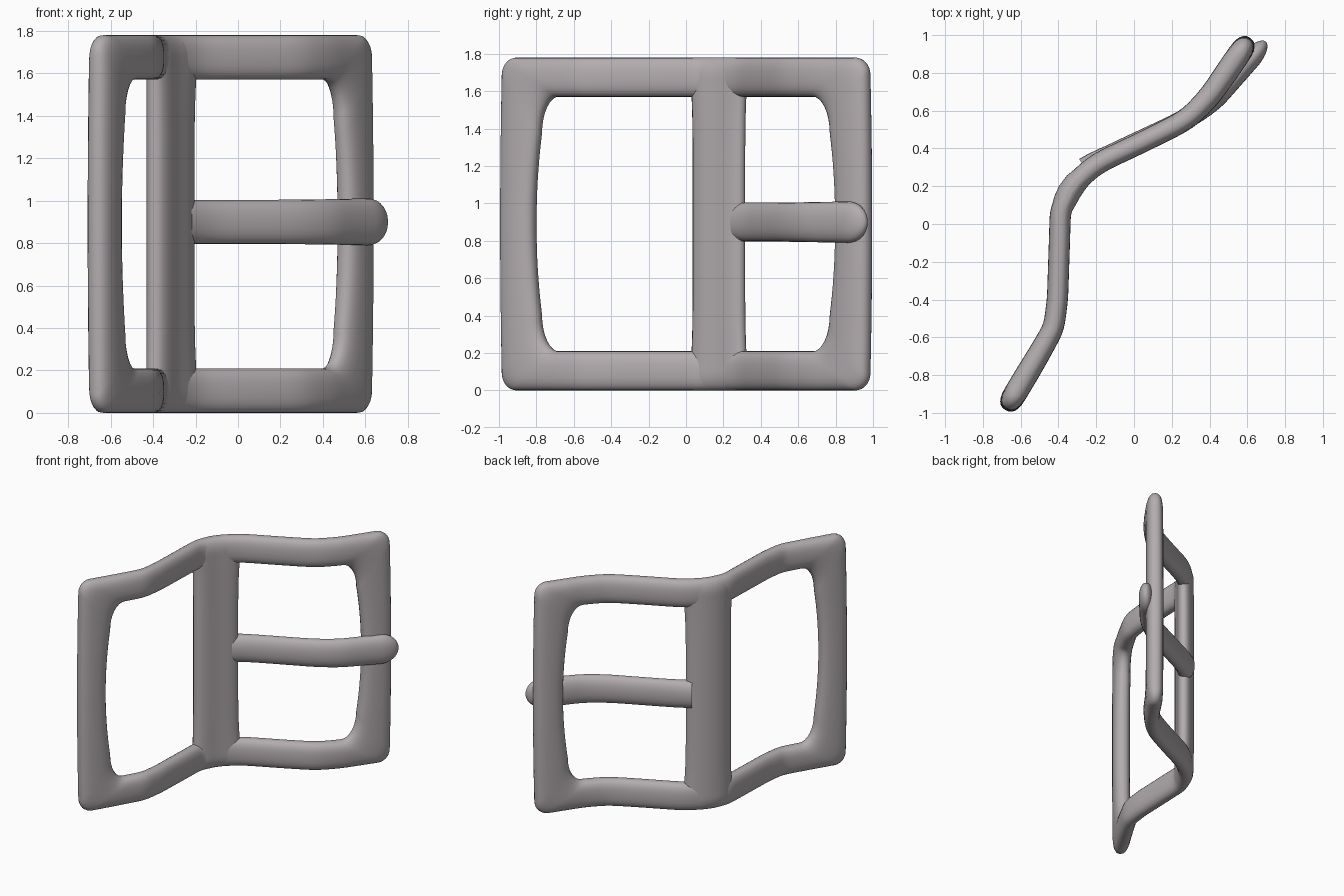
import bpy, bmesh, math

if "Cube" in bpy.data.objects:
    bpy.data.objects.remove(bpy.data.objects["Cube"])

# Plan-view centre lines as (x, y); y always increases
FRAME = [(-.78, -1.15), (-.51, -.70), (-.425, -.55), (-.405, -.40), (-.395, -.1),
         (-.39, .07), (-.33, .20), (-.2, .32), (0, .412), (.28, .55), (.405, .68), (.715, 1.13)]
TONGUE = [(-.33, .235), (-.255, .29), (-.18, .34), (0, .425), (.28, .555),
          (.42, .65), (.64, .90), (.80, 1.08)]
MID = .89

# Dark grey metal
METAL = bpy.data.materials.new("dark_metal")
METAL.diffuse_color = (.45, .415, .43, 1)
METAL.use_nodes = True
METAL.node_tree.nodes["Principled BSDF"].inputs["Base Color"].default_value = METAL.diffuse_color


def line_x(path, y):
    for (x0, y0), (x1, y1) in zip(path, path[1:]):
        if y <= y1:
            break
    return x0 + (x1 - x0) * (y - y0) / (y1 - y0)


def smooth_x(path, y, w):
    return sum(line_x(path, y + w * k / 6) * (7 - abs(k)) for k in range(-6, 7)) / 49


def bend(path, y, z, off, w):
    # Place a flat point on the bent sheet, offset along the sheet normal
    dx = (smooth_x(path, y + .01, w) - smooth_x(path, y - .01, w)) / .02
    n = math.hypot(dx, 1)
    return (smooth_x(path, y, w) + off / n, y - off * dx / n, z)


def sup(v, p):
    return math.copysign(abs(v) ** p, v)


def loft(name, rings, closed):
    bm = bmesh.new()
    rows = [[bm.verts.new(p) for p in r] for r in rings]
    n = len(rows[0])
    for i in range(len(rows) if closed else len(rows) - 1):
        a, b = rows[i], rows[(i + 1) % len(rows)]
        for j in range(n):
            bm.faces.new((a[j], a[(j + 1) % n], b[(j + 1) % n], b[j]))
    if not closed:
        bm.faces.new(rows[0])
        bm.faces.new(rows[-1][::-1])
    bmesh.ops.recalc_face_normals(bm, faces=bm.faces[:])
    me = bpy.data.meshes.new(name)
    bm.to_mesh(me)
    bm.free()
    me.materials.append(METAL)
    ob = bpy.data.objects.new(name, me)
    bpy.context.collection.objects.link(ob)
    bpy.context.view_layer.objects.active = ob
    ob.select_set(True)
    bpy.ops.object.shade_smooth_by_angle(angle=math.radians(50))
    ob.select_set(False)


def contour(hw, hz, ry, rz, bow):
    # Rounded rectangle with slightly bowed ends, built from one quarter
    q = []
    for k in range(10):
        z = (hz - rz) * k / 10
        q.append((hw - bow * (z / (hz - rz)) ** 2, z))
    for k in range(9):
        a = math.pi / 2 * k / 8
        q.append((hw - ry + (ry - bow) * math.cos(a), hz - rz + rz * math.sin(a)))
    for k in range(1, 41):
        q.append(((hw - ry) * (1 - k / 40), hz))
    half = q + [(-y, z) for y, z in q[-2::-1]]
    return half + [(y, -z) for y, z in half[-2:0:-1]]


SECTION = [2 * math.pi * k / 24 for k in range(24)]

# Outer frame: rounded section spanning the outer and inner outlines
outer = contour(.985, .89, .08, .09, .008)
inner = contour(.808, .68, .125, .20, .03)
rings = []
for (oy, oz), (iy, iz) in zip(outer, inner):
    ring = []
    thick = .056 + .006 * min(1, max(0, (abs(oy) - .6) / .3))
    for a in SECTION:
        t = (1 - sup(math.cos(a), .8)) / 2
        ring.append(bend(FRAME, oy + (iy - oy) * t, MID + oz + (iz - oz) * t,
                         thick * sup(math.sin(a), .8), .06))
    rings.append(ring)
loft("frame", rings, True)

# Centre bar: follows the bend, flares and rounds off into the rails
rings = []
for k in range(61):
    z = .889 * math.sin(math.pi / 2 * (k / 30 - 1))
    half = .134 + .024 * (abs(z) / .889) ** 5
    d = max(0, (abs(z) - .785) / .105)
    h = .063 * max(1 - d * d, .003) ** .4
    rings.append([bend(FRAME, .17 + half * sup(math.cos(a), .85), MID + z,
                       h * sup(math.sin(a), .85), .06) for a in SECTION])
loft("centre_bar", rings, False)

# Tongue: flattened rod from the centre bar, resting on the end bar
rings = []
for k in range(41):
    y = .29 + .675 * math.sin(math.pi / 2 * k / 40)
    u = max(0, (y - .865) / .1)
    s = math.sqrt(max(1 - u * u, .002))
    w = .104 + .007 * max(0, (y - .5) / .4)
    h = .054 + .012 * max(0, 1 - (y - .29) / .08)
    rings.append([bend(TONGUE, y, .9 + w * s * sup(math.cos(a), .9),
                       h * s * sup(math.sin(a), .9), .06) for a in SECTION])
loft("tongue", rings, False)
